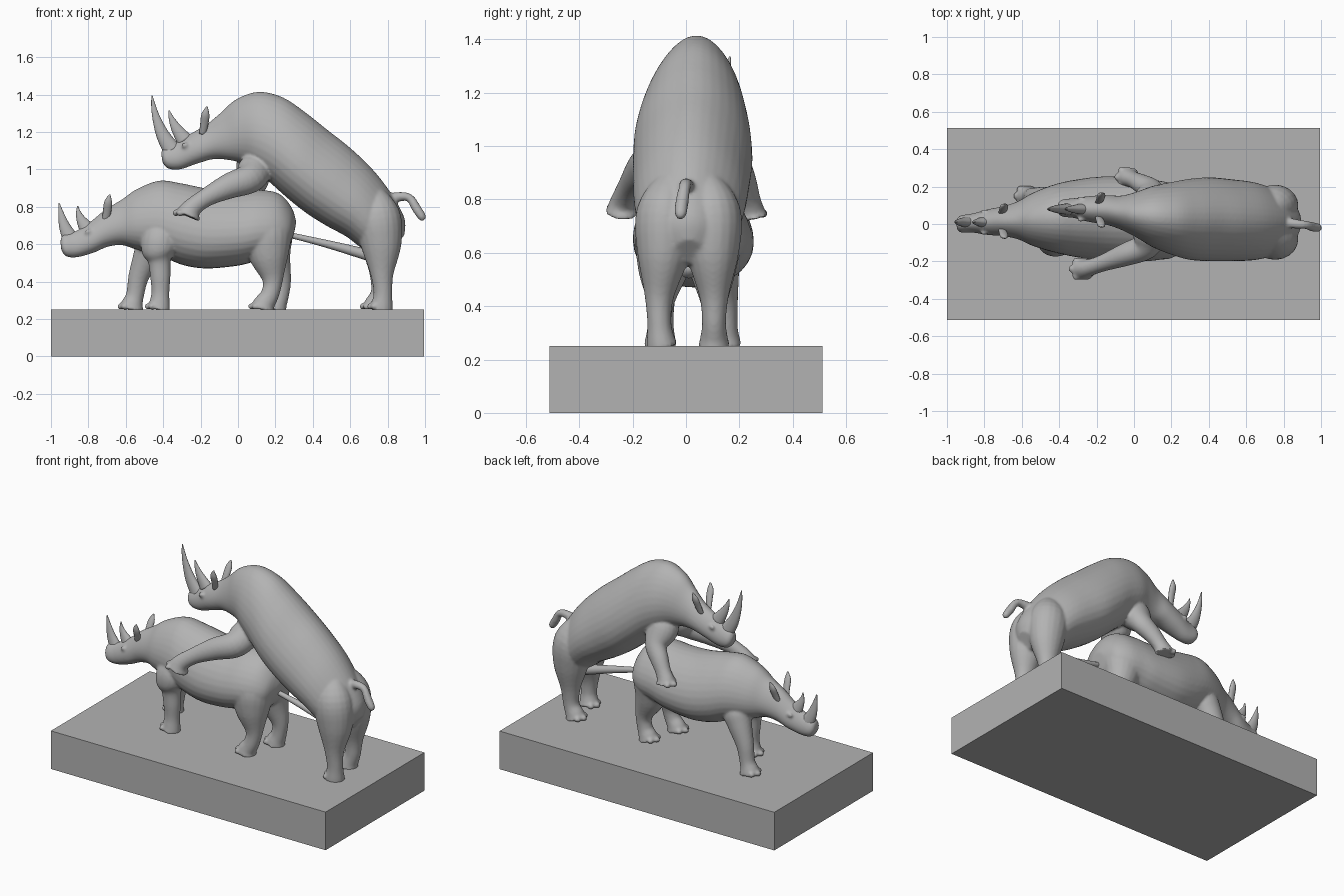
import bpy, bmesh, math
from mathutils import Vector

GREY = bpy.data.materials.new("stone_grey")
GREY.diffuse_color = (0.45, 0.45, 0.45, 1)


def spline(rows, steps):
    """Catmull-Rom resampling of rows of numbers."""
    out, n = [], len(rows)
    for i in range(n - 1):
        p = [rows[max(0, min(n - 1, i + k))] for k in (-1, 0, 1, 2)]
        for s in range(steps):
            t = s / steps
            out.append([0.5 * (2 * b + (c - a) * t + (2 * a - 5 * b + 4 * c - d) * t * t
                               + (3 * b - a - 3 * c + d) * t ** 3) for a, b, c, d in zip(*p)])
    out.append(list(rows[-1]))
    return out


def skin(bm, rings):
    """Bridge rings of points and cap both ends."""
    vs = [[bm.verts.new(p) for p in r] for r in rings]
    n = len(vs[0])
    for a, b in zip(vs, vs[1:]):
        for i in range(n):
            bm.faces.new((a[i], a[(i + 1) % n], b[(i + 1) % n], b[i]))
    bm.faces.new(vs[0][::-1])
    bm.faces.new(vs[-1])


def loft_body(bm, rows, n=32):
    """Rows: top x, top z, bottom x, bottom z, centre y, half width."""
    rings = []
    for tx, tz, bx, bz, y, w in spline(rows, 5):
        c = Vector(((tx + bx) / 2, y, (tz + bz) / 2))
        u = Vector(((tx - bx) / 2, 0, (tz - bz) / 2))
        rings.append([c + u * math.sin(t) + Vector((0, w * math.cos(t) * (1 - 0.2 * math.sin(t)), 0))
                      for t in (2 * math.pi * i / n for i in range(n))])
    skin(bm, rings)


def tube(bm, rows, n=20, flat=1.0):
    """Rows: x, y, z, radius. flat scales the radius along y."""
    pts = spline(rows, 5)
    rings = []
    for i, (x, y, z, r) in enumerate(pts):
        a, b = pts[max(0, i - 1)], pts[min(len(pts) - 1, i + 1)]
        d = (Vector(b[:3]) - Vector(a[:3])).normalized()
        side = Vector((0, 1, 0))
        side = (side - d * side.dot(d)).normalized()
        up = d.cross(side)
        r = max(r, 0.002)
        rings.append([Vector((x, y, z)) + up * r * math.cos(t) + side * r * flat * math.sin(t)
                      for t in (2 * math.pi * k / n for k in range(n))])
    skin(bm, rings)


def ball(bm, centre, size):
    g = bmesh.ops.create_uvsphere(bm, u_segments=14, v_segments=10, radius=1)
    for v in g['verts']:
        v.co = Vector(c + s * k for c, s, k in zip(centre, size, v.co))


def leg(bm, rows):
    """Leg tube with three toes at the foot."""
    tube(bm, rows, flat=0.9)
    x, y, z, r = rows[-1]
    for k in (-1, 0, 1):
        ball(bm, (x - r * (0.86 - 0.3 * abs(k)), y + k * r * 0.55, z + 0.017), (0.02, 0.021, 0.018))


def make(name, bm, voxel=0):
    bmesh.ops.recalc_face_normals(bm, faces=bm.faces)
    me = bpy.data.meshes.new(name)
    bm.to_mesh(me)
    bm.free()
    for p in me.polygons:
        p.use_smooth = True
    me.materials.append(GREY)
    ob = bpy.data.objects.new(name, me)
    bpy.context.collection.objects.link(ob)
    if voxel:
        m = ob.modifiers.new("fuse", 'REMESH')
        m.mode, m.voxel_size, m.use_smooth_shade = 'VOXEL', voxel, True
        s = ob.modifiers.new("soften", 'SMOOTH')
        s.factor, s.iterations = 0.5, 6
    return ob


def rhino(name, body, legs, horns, ear, eye, extra=()):
    bm = bmesh.new()
    loft_body(bm, body)
    for rows in legs:
        leg(bm, rows)
    for rows in extra:
        tube(bm, rows)
    # eye bumps
    for s in (-1, 1):
        ball(bm, (eye[0], eye[1] + s * eye[3], eye[2]), (0.02, 0.010, 0.016))
    make(name + "_body", bm, 0.008)
    for i, rows in enumerate(horns):
        bm = bmesh.new()
        tube(bm, [(x, eye[1], z, r) for x, z, r in rows], flat=0.65)
        make(f"{name}_horn_{i + 1}", bm)
    x, y, z = ear
    for s, side in ((-1, "right"), (1, "left")):
        bm = bmesh.new()
        tube(bm, [(x - .01, y + s * 0.04, z - .03, .018), (x, y + s * 0.06, z + 0.025, .022),
                  (x + .006, y + s * 0.08, z + 0.075, .021), (x + .014, y + s * 0.09, z + 0.115, .004)],
             12, 0.65)
        make(f"{name}_{side}_ear", bm)


# plinth
bpy.ops.mesh.primitive_cube_add(size=1, location=(-0.0025, 0, 0.125))
base = bpy.context.object
base.name = "plinth"
base.scale = (1.995, 1.025, 0.25)
base.data.materials.append(GREY)

# standing rhino in front
rhino("front_rhino",
      [(-.95, .62, -.945, .57, 0, .025), (-.935, .65, -.92, .535, 0, .045), (-.87, .67, -.86, .53, .005, .05),
       (-.79, .72, -.77, .555, .01, .068), (-.71, .785, -.70, .585, .015, .078),
       (-.62, .84, -.62, .595, .02, .10), (-.54, .895, -.54, .57, .025, .14),
       (-.42, .94, -.42, .54, .03, .18), (-.30, .925, -.30, .49, .03, .205),
       (-.15, .895, -.17, .47, .03, .22), (0, .885, 0, .485, .025, .22),
       (.12, .89, .10, .51, .02, .212), (.22, .87, .20, .53, .02, .19),
       (.285, .80, .27, .58, .02, .14), (.312, .72, .30, .66, .02, .05)],
      [[(-.38, -.03, .76, .06), (-.41, -.075, .64, .10), (-.425, -.09, .565, .093), (-.42, -.09, .51, .062),
        (-.415, -.09, .42, .054), (-.415, -.09, .34, .048), (-.42, -.09, .28, .056), (-.425, -.09, .25, .064)],
       [(-.42, .05, .74, .06), (-.45, .11, .62, .09), (-.48, .13, .55, .078), (-.53, .145, .43, .056),
        (-.55, .15, .33, .048), (-.565, .15, .28, .058), (-.57, .15, .25, .066)],
       [(.13, -.03, .80, .05), (.15, -.065, .68, .13), (.165, -.085, .54, .108), (.185, -.095, .41, .056),
        (.17, -.1, .33, .049), (.14, -.1, .28, .058), (.13, -.1, .25, .066)],
       [(.14, .06, .80, .05), (.16, .09, .68, .13), (.185, .10, .54, .10), (.23, .105, .41, .055),
        (.225, .105, .33, .048), (.205, .105, .28, .058), (.195, .105, .25, .066)]],
      [[(-.89, .62, .045), (-.925, .69, .031), (-.945, .76, .016), (-.957, .82, .003)],
       [(-.81, .685, .042), (-.838, .73, .026), (-.853, .77, .013), (-.857, .805, .003)]],
      (-.70, .015, .75), (-.80, .01, .665, .058))

# rearing rhino behind, with raised forelegs and tail
rhino("rear_rhino",
      [(-.41, 1.09, -.405, 1.04, .085, .025), (-.395, 1.12, -.375, 1.005, .085, .045),
       (-.335, 1.145, -.31, 1.0, .085, .052), (-.265, 1.185, -.22, 1.03, .08, .068),
       (-.17, 1.24, -.13, 1.055, .075, .078), (-.09, 1.305, -.05, 1.05, .06, .09),
       (-.01, 1.375, .03, 1.03, .05, .12), (.11, 1.415, .09, .99, .04, .16),
       (.24, 1.385, .17, .93, .03, .19), (.36, 1.305, .26, .85, .025, .213),
       (.48, 1.21, .36, .77, .025, .22), (.60, 1.115, .47, .70, .02, .215),
       (.72, 1.0, .58, .64, .015, .205), (.82, .87, .66, .58, .01, .18),
       (.89, .74, .74, .55, .01, .135), (.89, .65, .82, .56, .01, .06)],
      [[(.71, -.04, .90, .05), (.745, -.075, .76, .12), (.765, -.085, .60, .11), (.77, -.1, .44, .062),
        (.775, -.1, .34, .05), (.77, -.095, .28, .058), (.765, -.09, .25, .066)],
       [(.71, .06, .90, .05), (.745, .095, .76, .12), (.765, .10, .60, .11), (.765, .105, .44, .062),
        (.76, .105, .34, .05), (.735, .105, .28, .058), (.725, .105, .25, .066)],
       [(.12, 0, 1.08, .06), (.09, -.05, 1.0, .09), (.06, -.12, .95, .08), (-.05, -.165, .91, .068),
        (-.17, -.21, .85, .05), (-.245, -.235, .795, .052), (-.27, -.24, .75, .072)],
       [(.12, .07, 1.10, .06), (.09, .11, 1.02, .10), (.09, .18, .93, .07), (.04, .215, .86, .057),
        (0, .235, .80, .049), (-.025, .245, .755, .056), (-.03, .25, .73, .066)]],
      [[(-.35, 1.10, .048), (-.40, 1.18, .036), (-.435, 1.27, .022), (-.452, 1.34, .012), (-.46, 1.395, .003)],
       [(-.285, 1.155, .044), (-.33, 1.22, .028), (-.357, 1.275, .014), (-.368, 1.315, .003)]],
      (-.18, .075, 1.22), (-.285, .08, 1.13, .058),
      extra=[[(.80, .01, .84, .03), (.87, 0, .855, .025), (.92, -.005, .845, .022), (.955, -.015, .79, .025),
              (.985, -.02, .745, .022), (.997, -.02, .73, .01)]])

# connecting bar between the two figures
bm = bmesh.new()
tube(bm, [(.25, .01, .655, .014), (.40, .01, .62, .018), (.55, .01, .582, .024), (.72, .01, .535, .032)], 16)
make("connecting_bar", bm)
